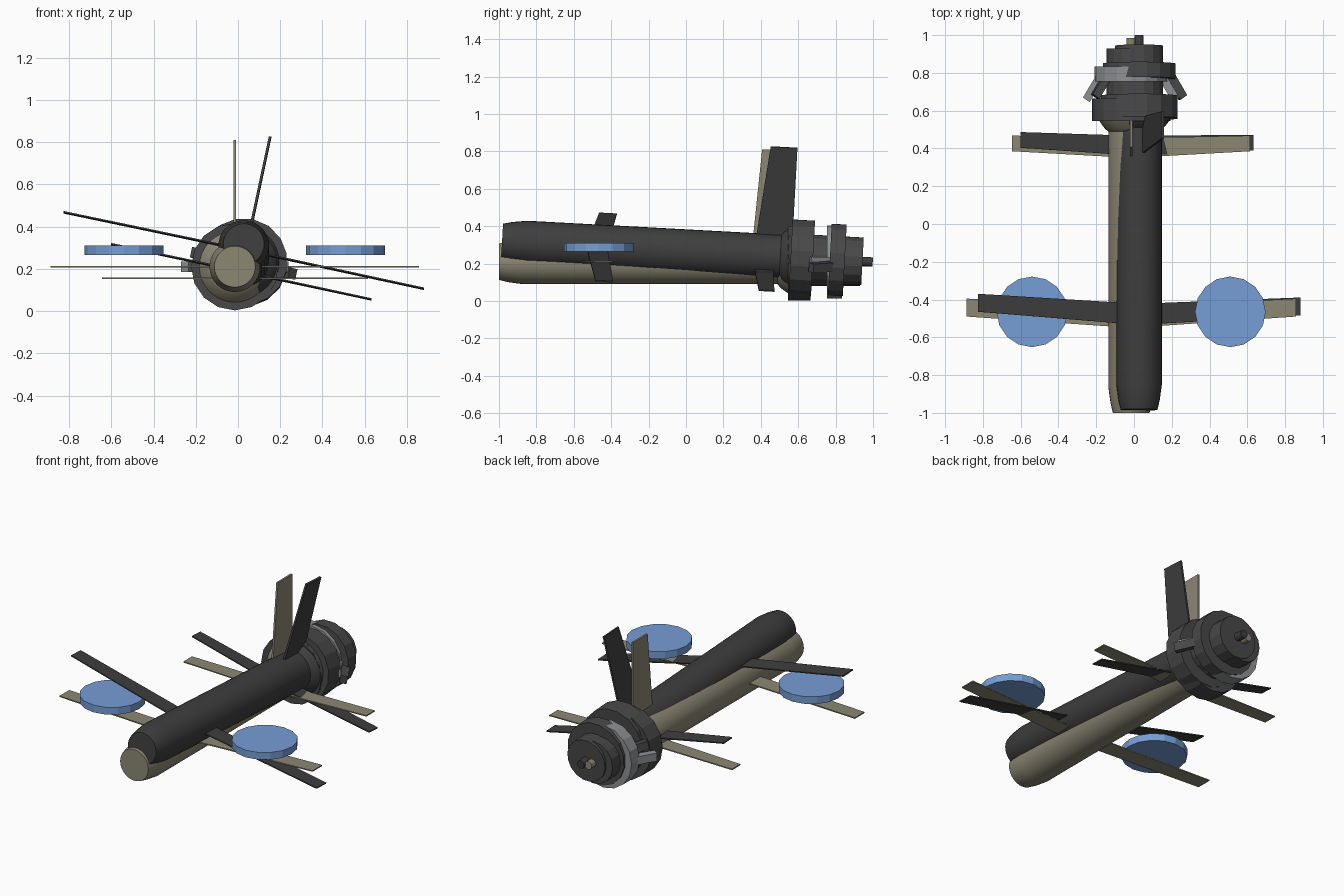
import bpy, bmesh, math
from mathutils import Matrix, Vector

if "Cube" in bpy.data.objects:
    bpy.data.objects.remove(bpy.data.objects["Cube"])


def mat(name, rgb):
    m = bpy.data.materials.new(name)
    m.diffuse_color = (*rgb, 1)
    m.use_nodes = True
    m.node_tree.nodes["Principled BSDF"].inputs["Base Color"].default_value = m.diffuse_color
    return m


TAN = mat("tan", (0.26, 0.245, 0.175))
CHARCOAL = mat("charcoal", (0.048, 0.048, 0.048))
DARK_GREY = mat("dark_grey", (0.065, 0.065, 0.067))
GREY = mat("light_grey", (0.27, 0.28, 0.29))
BLUE = mat("blue", (0.18, 0.34, 0.66))


def finish(bm, name, material, matrix, smooth=False):
    bmesh.ops.recalc_face_normals(bm, faces=bm.faces)
    me = bpy.data.meshes.new(name)
    bm.to_mesh(me)
    bm.free()
    me.materials.append(material)
    ob = bpy.data.objects.new(name, me)
    bpy.context.collection.objects.link(ob)
    ob.matrix_world = matrix
    if smooth:
        bpy.ops.object.select_all(action='DESELECT')
        ob.select_set(True)
        bpy.context.view_layer.objects.active = ob
        bpy.ops.object.shade_smooth_by_angle(angle=math.radians(30))
    return ob


def lathe(name, profile, material, matrix, sides=16, smooth=False):
    """Solid of (y, radius) stations turned about the y axis."""
    bm = bmesh.new()
    rings = []
    for y, r in profile:
        rings.append([bm.verts.new((r * math.sin(2 * math.pi * i / sides), y,
                                    r * math.cos(2 * math.pi * i / sides)))
                      for i in range(sides)])
    for a, b in zip(rings, rings[1:]):
        for i in range(sides):
            j = (i + 1) % sides
            bm.faces.new((a[i], a[j], b[j], b[i]))
    bm.faces.new(rings[0])
    bm.faces.new(rings[-1])
    return finish(bm, name, material, matrix, smooth)


def plate(name, outline, thick, material, matrix):
    """Flat outline in local xy, thickened along z."""
    bm = bmesh.new()
    low, high = [[bm.verts.new((x, y, z)) for x, y in outline]
                 for z in (-thick / 2, thick / 2)]
    bm.faces.new(low)
    bm.faces.new(high)
    for i in range(len(outline)):
        j = (i + 1) % len(outline)
        bm.faces.new((low[i], low[j], high[j], high[i]))
    return finish(bm, name, material, matrix)


def aircraft(tag, base, skin, rear_ring, pod):
    # fuselage with rounded nose and flared tail
    lathe(tag + "_fuselage", [(-1, 0.097), (-0.95, 0.109), (-0.87, 0.12), (0.49, 0.12)],
          skin, base, 32, True)
    lathe(tag + "_tail_flare", [(0.49, 0.12), (0.505, 0.14), (0.545, 0.168)],
          skin, base, 32, True)
    # engine drums, core and shaft
    lathe(tag + "_front_drum", [(0.545, 0.207), (0.665, 0.207)], DARK_GREY, base)
    lathe(tag + "_engine_core", [(0.6, 0.13), (0.93, 0.13)], DARK_GREY, base)
    lathe(tag + "_rear_drum", [(0.755, 0.195), (0.835, 0.195)], rear_ring, base)
    lathe(tag + "_shaft", [(0.9, 0.025), (0.985, 0.025)], skin, base, 12)
    # mirrored wings, tailplanes and side braces
    for side, s in (("right", 1), ("left", -1)):
        wing = [(0, -0.55), (s * 0.872, -0.49), (s * 0.872, -0.395), (0, -0.438)]
        tail = [(0, 0.35), (s * 0.63, 0.385), (s * 0.63, 0.468), (0, 0.455)]
        brace = [(s * 0.19, 0.78), (s * 0.255, 0.67), (s * 0.22, 0.645), (s * 0.15, 0.76)]
        plate(f"{tag}_{side}_wing", wing, 0.007, skin, base)
        plate(f"{tag}_{side}_tailplane", tail, 0.007, skin,
              base @ Matrix.Translation((0, 0, -0.055)))
        plate(f"{tag}_{side}_brace", brace, 0.05, pod, base)
    # upright fin: outline x becomes height
    plate(tag + "_fin", [(0.1, 0.355), (0.6, 0.407), (0.6, 0.55), (0.1, 0.55)],
          0.012, skin, base @ Matrix.Rotation(-math.pi / 2, 4, 'Y'))


# level tan aircraft
aircraft("tan", Matrix.Translation((-0.015, 0, 0.21)), TAN, GREY, GREY)
# same aircraft in charcoal, rolled and pitched
aircraft("charcoal",
         Matrix.Translation((0.027, 0.015, 0.2625))
         @ Matrix.Rotation(math.radians(-3.1), 4, 'X')
         @ Matrix.Rotation(math.radians(12), 4, 'Y'),
         CHARCOAL, DARK_GREY, DARK_GREY)

# rotor discs above the front wings
for side, x in (("left", -0.54), ("right", 0.51)):
    lathe(side + "_rotor_disc", [(-0.0225, 0.187), (0.0225, 0.187)], BLUE,
          Matrix.Translation((x, -0.465, 0.288)) @ Matrix.Rotation(math.pi / 2, 4, 'X'), 16)
